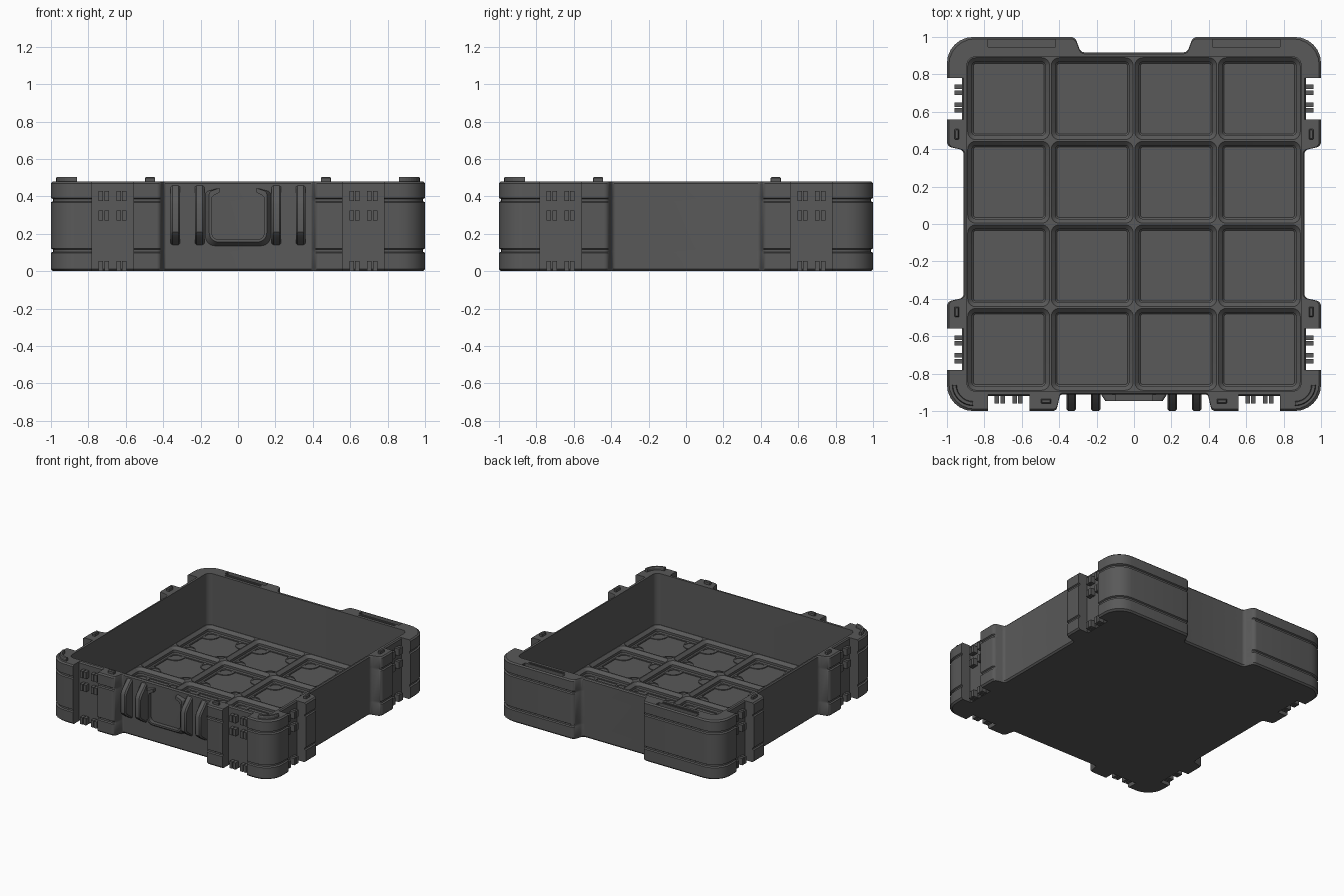
import bpy, bmesh, math
from mathutils import Vector, Matrix

if "Cube" in bpy.data.objects:
    bpy.data.objects.remove(bpy.data.objects["Cube"])

grey = bpy.data.materials.new("dark_grey_plastic")
grey.diffuse_color = (0.1, 0.1, 0.1, 1)
grey.use_nodes = True
grey.node_tree.nodes["Principled BSDF"].inputs["Base Color"].default_value = grey.diffuse_color
H = 0.48          # rim height
FLOOR = 0.065     # top of the grid ridges
PITCH = 0.4467    # grid cell spacing
CELLS = [(i - 1.5) * PITCH for i in range(4)]


def rounded(points, seg=6):
    """2D polygon from (x, y, radius) corners, each corner replaced by an arc."""
    out = []
    n = len(points)
    for i, (x, y, r) in enumerate(points):
        p = Vector((x, y))
        if r == 0:
            out.append(p)
            continue
        a = (Vector(points[i - 1][:2]) - p).normalized()
        b = (Vector(points[(i + 1) % n][:2]) - p).normalized()
        half = a.angle(b) / 2
        c = p + (a + b).normalized() * (r / math.sin(half))
        s = p + a * (r / math.tan(half)) - c
        e = p + b * (r / math.tan(half)) - c
        sweep = s.angle_signed(e)
        for k in range(seg + 1):
            t = -sweep * k / seg
            out.append(c + Matrix.Rotation(t, 2) @ s)
    return out


def rect(cx, cy, hx, hy, r=0):
    return rounded([(cx - hx, cy - hy, r), (cx + hx, cy - hy, r),
                    (cx + hx, cy + hy, r), (cx - hx, cy + hy, r)])


def loft(bm, layers, place=lambda p, h: (p[0], p[1], h)):
    """Closed solid through a stack of (2D loop, height) layers."""
    rings = [[bm.verts.new(place(p, h)) for p in loop] for loop, h in layers]
    for lo, hi in zip(rings, rings[1:]):
        for i in range(len(lo)):
            j = (i + 1) % len(lo)
            bm.faces.new((lo[i], lo[j], hi[j], hi[i]))
    bm.faces.new(rings[0][::-1])
    bm.faces.new(rings[-1])


def finish(name, bm):
    bmesh.ops.recalc_face_normals(bm, faces=bm.faces)
    mesh = bpy.data.meshes.new(name)
    bm.to_mesh(mesh)
    bm.free()
    mesh.materials.append(grey)
    ob = bpy.data.objects.new(name, mesh)
    bpy.context.collection.objects.link(ob)
    return ob


def smooth(ob):
    bpy.ops.object.select_all(action='DESELECT')
    ob.select_set(True)
    bpy.context.view_layer.objects.active = ob
    bpy.ops.object.shade_smooth_by_angle(angle=math.radians(30))


def cut(ob, bm):
    cutter = finish("cutter", bm)
    cutter.hide_render = True
    mod = ob.modifiers.new("cut", 'BOOLEAN')
    mod.operation, mod.solver, mod.object = 'DIFFERENCE', 'EXACT', cutter
    bpy.context.view_layer.objects.active = ob
    bpy.ops.object.modifier_apply(modifier=mod.name)
    bpy.data.objects.remove(cutter)


def outline(bulge=0.0, wall=0.0):
    """Plan of the tray: thin walls, bulged corners, latch notches."""
    E, W, N = 1 - bulge, 0.912 - wall, 0.92 - wall
    half = [(0.395, -W, .015), (0.415, -E, .025),
            (0.56, -E, 0), (0.56, -N, 0), (0.78, -N, 0), (0.78, -E, 0),
            (E, -E, .14),
            (E, -.78, 0), (N, -.78, 0), (N, -.56, 0), (E, -.56, 0),
            (E, -.415, .03), (W, -.395, .025), (W, .395, .025), (E, .415, .03),
            (E, .56, 0), (N, .56, 0), (N, .78, 0), (E, .78, 0),
            (E, E, .14), (.315, E, .035), (.285, W + .006, .03)]
    return rounded(half + [(-x, y, r) for x, y, r in reversed(half)])


# Tray shell with two grooves round the corner bulges
plain, groove = outline(), outline(0.01)
layers = [(outline(.012, .012), 0), (plain, .012)]
for z in (.11, .38):
    layers += [(plain, z - .012), (groove, z - .006), (groove, z + .006), (plain, z + .012)]
layers += [(plain, H - .01), (outline(.01, .008), H)]
bm = bmesh.new()
loft(bm, layers)
tray = finish("tray", bm)

# Open storage cavity
bm = bmesh.new()
cavity = rect(0, 0, .893, .893, .043)
loft(bm, [(cavity, FLOOR), (cavity, .7)])
cut(tray, bm)

# Sixteen stepped grid cells
bm = bmesh.new()
for x in CELLS:
    for y in CELLS:
        loft(bm, [(rect(x, y, h, h, r), z) for h, r, z in
                  ((.188, .012, .016), (.196, .02, .024), (.196, .02, .043),
                   (.219, .043, FLOOR), (.219, .043, FLOOR + .01))])
cut(tray, bm)

# Cross-shaped floor pockets and round magnet seats
bm = bmesh.new()
for x in CELLS:
    for y in CELLS:
        a, b = .18, .085
        cross = []
        for k in range(4):
            turn = Matrix.Rotation(k * math.pi / 2, 2)
            for p, r in (((a, -b), 0), ((a, b), 0), ((b, b), .07)):
                q = turn @ Vector(p)
                cross.append((x + q.x, y + q.y, r))
        cross = rounded(cross)
        loft(bm, [(cross, .010), (cross, .03)])
        for sx in (-1, 1):
            for sy in (-1, 1):
                disc = [(x + sx * .14 + .042 * math.cos(t * math.pi / 12),
                         y + sy * .14 + .042 * math.sin(t * math.pi / 12)) for t in range(24)]
                loft(bm, [(disc, .012), (disc, .03)])
cut(tray, bm)

# Hinge slots in the top of the back corners
bm = bmesh.new()
for s in (-1, 1):
    for hx, y, hy, z in ((.18, .967, .02, .455), (.16, .925, .008, .472)):
        slot = rect(s * .6, y, hx, hy)
        loft(bm, [(slot, z), (slot, .6)])
cut(tray, bm)
smooth(tray)

# Latch teeth inside the six notches
bm = bmesh.new()
for turn, sides in ((0, (-1, 1)), (1, (-1, 1)), (3, (-1, 1))):
    rot = Matrix.Rotation(turn * math.pi / 2, 3, 'Z')
    for s in sides:
        for t in (-.063, -.033, .033, .063):
            for z0, z1 in ((.0, .055), (.27, .325), (.375, .43)):
                tooth = rect(s * .67 + t, -.935, .012, .024)
                loft(bm, [(tooth, z0), (tooth, z1)],
                     lambda p, h: rot @ Vector((p[0], p[1], h)))
finish("latch_teeth", bm)

# Stacking tabs on the rim: six small blocks and two corner arcs
bm = bmesh.new()
tabs = [(s * .947, y, .012, .027) for s in (-1, 1) for y in (-.47, .48)]
tabs += [(s * .47, -.947, .027, .012) for s in (-1, 1)]
for x, y, hx, hy in tabs:
    loft(bm, [(rect(x, y, hx, hy, .004), H - .01), (rect(x, y, hx, hy, .004), .498),
              (rect(x, y, hx - .005, hy - .005, .004), .505)])
for s in (-1, 1):
    def arc(r0, r1):
        angles = [math.radians(d) for d in range(0, 91, 9)]
        pts = [(r0, a) for a in angles] + [(r1, a) for a in reversed(angles)]
        return [(s * (.86 + r * math.cos(a)), -.86 - r * math.sin(a)) for r, a in pts]
    loft(bm, [(arc(.088, .112), H - .01), (arc(.088, .112), .498), (arc(.092, .108), .505)])
finish("stacking_tabs", bm)

# Front blades beside the label
bm = bmesh.new()
blade = [(-.90, .14), (-.91, .14), (-.985, .19), (-1, .21), (-1, .36), (-.985, .39),
         (-.91, .46), (-.90, .46)]
inner = [(-.90, .148), (-.91, .148), (-.975, .198), (-.99, .215), (-.99, .355),
         (-.975, .382), (-.91, .452), (-.90, .452)]
for x in (-.335, -.205, .205, .335):
    loft(bm, [(inner, x - .026), (blade, x - .016), (blade, x + .016), (inner, x + .026)],
         lambda p, h: (h, p[0], p[1]))
smooth(finish("front_blades", bm))

# U-shaped label holder on the front


def holder(g):
    right = [(.10, .17 - g, .0), (.14 - g, .17 - g, .04)]
    outer = [(.10, .445, 0), (.14 + g, .425, .02), (.14 + g, .17 - g, .05)]
    inside = [(.14, .17, .035), (.14, .40, .02), (.10, .42, 0)]
    mirror = lambda pts: [(-x, z, r) for x, z, r in reversed(pts)]
    return rounded(outer + mirror(outer) + mirror(inside) + inside)


bm = bmesh.new()
loft(bm, [(holder(.034), -.90), (holder(.034), -.915), (holder(.014), -.945)],
     lambda p, h: (p[0], h, p[1]))
smooth(finish("label_holder", bm))
